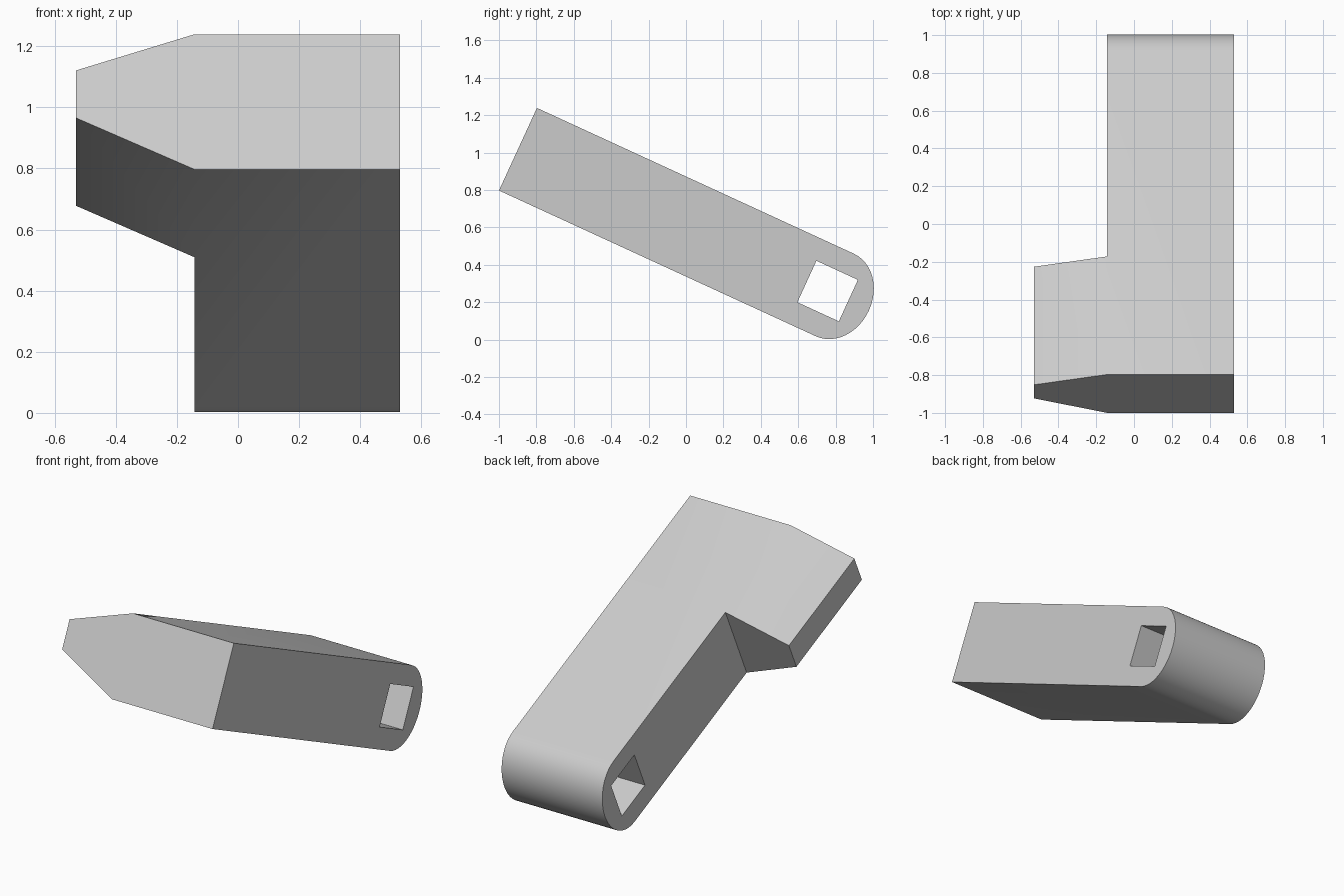
import bpy, bmesh, math
from mathutils import Vector

if "Cube" in bpy.data.objects:
    bpy.data.objects.remove(bpy.data.objects["Cube"], do_unlink=True)

TILT = math.radians(24.7)
HEIGHT = 0.486          # thickness of the bar
LEFT, RIGHT, TIP = 0.53, -0.143, -0.53

grey = bpy.data.materials.new("light_grey")
grey.use_nodes = True
colour = (0.6, 0.6, 0.6, 1)
grey.diffuse_color = colour
grey.node_tree.nodes["Principled BSDF"].inputs["Base Color"].default_value = colour


def prism(name, points, sweep):
    """Solid made by sweeping a closed 3D outline along a vector."""
    bm = bmesh.new()
    face = bm.faces.new([bm.verts.new(p) for p in points])
    swept = bmesh.ops.extrude_face_region(bm, geom=[face])["geom"]
    verts = [v for v in swept if isinstance(v, bmesh.types.BMVert)]
    bmesh.ops.translate(bm, verts=verts, vec=Vector(sweep))
    bmesh.ops.recalc_face_normals(bm, faces=bm.faces)
    mesh = bpy.data.meshes.new(name)
    bm.to_mesh(mesh)
    bm.free()
    mesh.materials.append(grey)
    obj = bpy.data.objects.new(name, mesh)
    bpy.context.collection.objects.link(obj)
    return obj


def combine(target, tool, operation):
    """Apply a boolean and discard the tool object."""
    mod = target.modifiers.new(operation.lower(), "BOOLEAN")
    mod.operation, mod.object, mod.solver = operation, tool, "EXACT"
    bpy.context.view_layer.objects.active = target
    bpy.ops.object.modifier_apply(modifier=mod.name)
    bpy.data.objects.remove(tool, do_unlink=True)


# Long bar with an elliptical rounded end, lying along y before tilting
half = HEIGHT / 2
STEPS = 24
outline = [(RIGHT, 0, HEIGHT), (RIGHT, 0, 0)]
for i in range(STEPS + 1):
    a = math.pi * (i / STEPS - 0.5)
    outline.append((RIGHT, 1.865 + 0.2 * math.cos(a), half + half * math.sin(a)))
bar = prism("angled_bar", outline, (LEFT - RIGHT, 0, 0))

# Square hole through the rounded end
corners = [(-1, -1), (1, -1), (1, 1), (-1, 1)]
hole = prism("hole_cutter",
             [(-1, 1.821 + 0.122 * s, 0.246 + 0.122 * t) for s, t in corners],
             (2, 0, 0))
hole.hide_render = True
combine(bar, hole, "DIFFERENCE")

# Tapered side lug at the front end
lug = prism("side_lug",
            [(RIGHT, 0, 0), (RIGHT, 0, HEIGHT), (TIP, 0, 0.356), (TIP, 0, 0.185)],
            (0, 0.688, 0))
combine(bar, lug, "UNION")

# Tilt the finished part so the rounded end rests on the ground
bar.rotation_euler.x = -TILT
bar.location = (0, -1, 0.797)
bpy.ops.object.select_all(action="DESELECT")
bar.select_set(True)
bpy.context.view_layer.objects.active = bar
bpy.ops.object.shade_smooth_by_angle(angle=math.radians(30))
